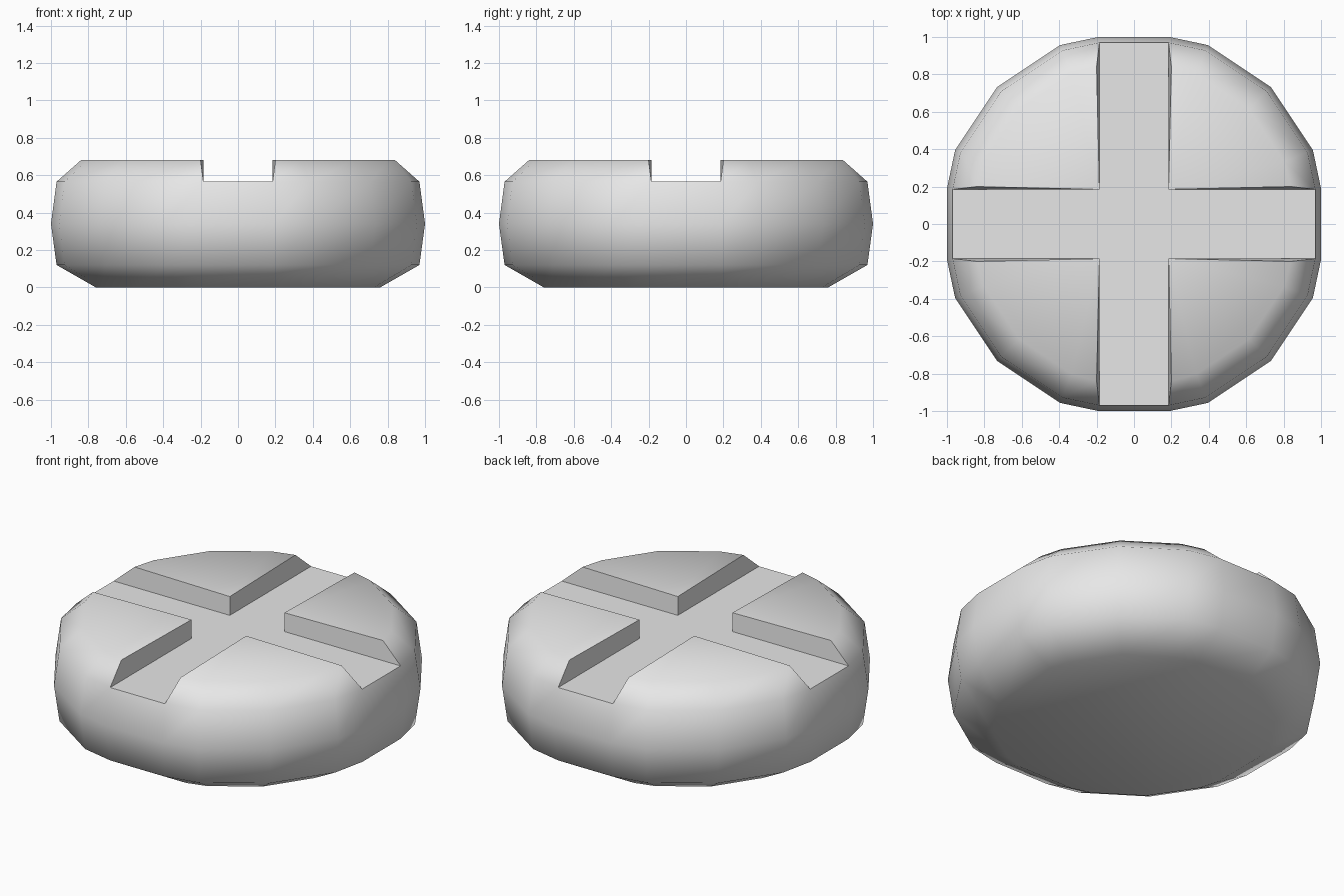
import bpy
import bmesh
from math import radians, cos, sin

default = bpy.data.objects.get("Cube")
if default:
    bpy.data.objects.remove(default, do_unlink=True)

# One flat colour
grey = bpy.data.materials.new("light_grey")
grey.use_nodes = True
colour = (0.8, 0.8, 0.8, 1)
grey.diffuse_color = colour
grey.node_tree.nodes["Principled BSDF"].inputs["Base Color"].default_value = colour

HALF_SLOT = 0.185
FLOOR, TOP = 0.565, 0.68
CORNER = 1.035  # circumscribed radius relative to the flat at each slot end

bm = bmesh.new()


def quarter_arc(q, reach, half, z):
    """Five rim points of one quadrant, from one slot end to the next."""
    pts = [(reach, half)]
    for a in (22.5, 45, 67.5):
        r = reach * CORNER
        pts.append((r * cos(radians(a)), r * sin(radians(a))))
    pts.append((half, reach))
    return [turned(q, x, y, z) for x, y in pts]


def turned(q, x, y, z):
    for _ in range(q):
        x, y = -y, x
    return bm.verts.new((x, y, z))


def ring(reach, half, z):
    return [quarter_arc(q, reach, half, z) for q in range(4)]


# Rounded side wall, from the base up to the slot floor
levels = [ring(0.76, 0.185, 0), ring(0.97, 0.185, 0.12),
          ring(1.0, 0.19, 0.34), ring(0.97, 0.185, FLOOR)]
loops = [sum(level, []) for level in levels]
for low, high in zip(loops, loops[1:]):
    n = len(low)
    for i in range(n):
        j = (i + 1) % n
        bm.faces.new((low[i], low[j], high[j], high[i]))
bm.faces.new(list(reversed(loops[0])))

# Four raised pads around the cross slot
floor_outline = []
for q in range(4):
    low = levels[-1][q]
    high = quarter_arc(q, 0.84, 0.2, TOP)
    inner_low = turned(q, HALF_SLOT, HALF_SLOT, FLOOR)
    inner_high = turned(q, HALF_SLOT, HALF_SLOT, TOP)
    for i in range(4):
        bm.faces.new((low[i], low[i + 1], high[i + 1], high[i]))
    bm.faces.new(high + [inner_high])
    bm.faces.new((inner_low, low[0], high[0], inner_high))
    bm.faces.new((low[-1], inner_low, inner_high, high[-1]))
    floor_outline += [low[0], inner_low, low[-1]]

# Cross-shaped slot floor
bm.faces.new(floor_outline)
bmesh.ops.recalc_face_normals(bm, faces=bm.faces)

mesh = bpy.data.meshes.new("cross_slotted_head")
bm.to_mesh(mesh)
bm.free()
mesh.materials.append(grey)
head = bpy.data.objects.new("cross_slotted_head", mesh)
bpy.context.collection.objects.link(head)

# Smooth dome with crisp slot edges
bpy.ops.object.select_all(action="DESELECT")
head.select_set(True)
bpy.context.view_layer.objects.active = head
bpy.ops.object.shade_smooth_by_angle(angle=radians(60))
